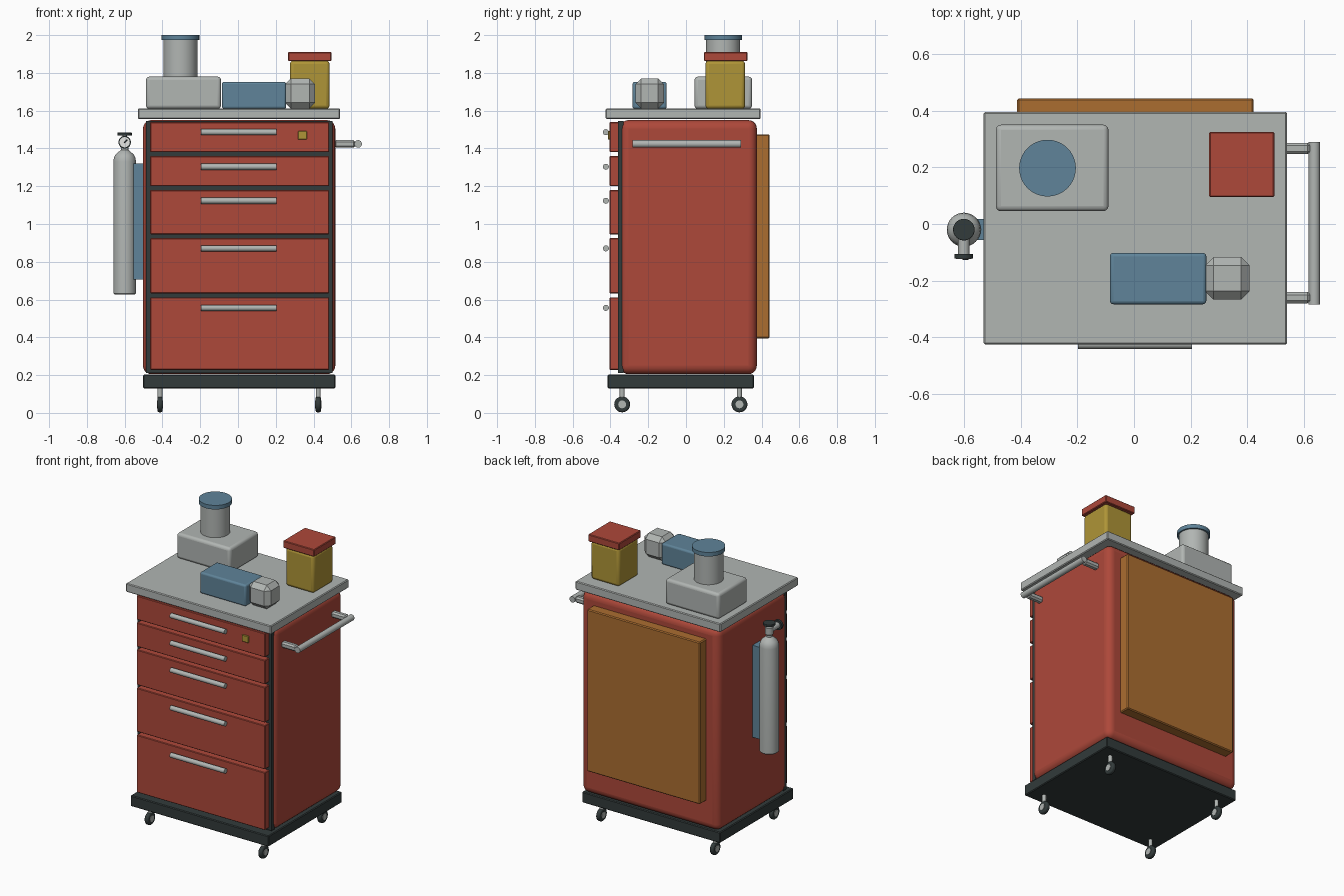
import bpy, math
from mathutils import Vector

if "Cube" in bpy.data.objects:
    bpy.data.objects.remove(bpy.data.objects["Cube"])


def mat(name, r, g, b):
    m = bpy.data.materials.new(name)
    m.diffuse_color = (r, g, b, 1)
    m.use_nodes = True
    m.node_tree.nodes["Principled BSDF"].inputs["Base Color"].default_value = m.diffuse_color
    return m


RED = mat("red_paint", 0.42, 0.065, 0.042)
GREY = mat("light_grey", 0.44, 0.465, 0.45)
DARK = mat("dark_grey", 0.032, 0.043, 0.043)
BLUE = mat("steel_blue", 0.115, 0.23, 0.32)
YELLOW = mat("mustard", 0.43, 0.30, 0.038)
WOOD = mat("brown_orange", 0.41, 0.155, 0.03)
WHITE = mat("white", 0.8, 0.8, 0.78)


def finish(ob, name, material, bevel, segs):
    ob.name = name
    ob.data.materials.append(material)
    if bevel:
        m = ob.modifiers.new("bevel", 'BEVEL')
        m.width, m.segments, m.limit_method = bevel, segs, 'ANGLE'
    if segs > 1:
        bpy.ops.object.shade_smooth_by_angle(angle=math.radians(40))
    return ob


def box(name, x, y, z, material, bevel=0.0, segs=1):
    """Box from (min, max) ranges."""
    bpy.ops.mesh.primitive_cube_add(size=1)
    ob = bpy.context.object
    ob.scale = [r[1] - r[0] for r in (x, y, z)]
    ob.location = [(r[0] + r[1]) / 2 for r in (x, y, z)]
    bpy.ops.object.transform_apply(location=False, rotation=False, scale=True)
    return finish(ob, name, material, bevel, segs)


def rod(name, a, b, radius, material, bevel=0.0, sides=32):
    """Cylinder between two points."""
    a, b = Vector(a), Vector(b)
    bpy.ops.mesh.primitive_cylinder_add(vertices=sides, radius=radius,
                                        depth=(b - a).length, location=(a + b) / 2)
    ob = bpy.context.object
    ob.rotation_euler = (b - a).to_track_quat('Z', 'Y').to_euler()
    return finish(ob, name, material, bevel, 3)


def lathe(name, profile, centre, material, sides=32):
    """Solid of revolution about a vertical axis; the profile is (radius, z)."""
    verts, faces = [], []
    for r, z in profile:
        for i in range(sides):
            t = 2 * math.pi * i / sides
            verts.append((r * math.cos(t), r * math.sin(t), z))
    for k in range(len(profile) - 1):
        for i in range(sides):
            j = (i + 1) % sides
            faces.append((k * sides + i, k * sides + j,
                          (k + 1) * sides + j, (k + 1) * sides + i))
    last = (len(profile) - 1) * sides
    faces.append(tuple(reversed(range(sides))))
    faces.append(tuple(range(last, last + sides)))
    me = bpy.data.meshes.new(name)
    me.from_pydata(verts, [], faces)
    ob = bpy.data.objects.new(name, me)
    ob.location = centre
    bpy.context.collection.objects.link(ob)
    bpy.context.view_layer.objects.active = ob
    bpy.ops.object.select_all(action='DESELECT')
    ob.select_set(True)
    return finish(ob, name, material, 0, 3)


# Cabinet shell, base, worktop and back board
box("cabinet_body", (-0.503, 0.515), (-0.35, 0.375), (0.205, 1.55), RED, 0.045, 5)
box("front_frame", (-0.488, 0.5), (-0.36, -0.33), (0.212, 1.545), DARK)
box("base_plate", (-0.503, 0.515), (-0.415, 0.36), (0.13, 0.202), DARK, 0.005)
box("worktop", (-0.53, 0.54), (-0.425, 0.395), (1.555, 1.612), GREY, 0.005)
box("back_board", (-0.412, 0.422), (0.37, 0.443), (0.395, 1.475), WOOD, 0.006)

# Drawers: (bottom, top, handle height)
for lo, hi, h in ((1.38, 1.54, 1.486), (1.20, 1.36, 1.303), (0.945, 1.18, 1.123),
                  (0.633, 0.925, 0.871), (0.228, 0.612, 0.556)):
    box("drawer_front", (-0.465, 0.482), (-0.405, -0.35), (lo, hi), RED, 0.004)
    rod("drawer_handle", (-0.197, -0.424, h), (0.205, -0.424, h), 0.016, GREY, sides=16)
box("lock", (0.317, 0.365), (-0.414, -0.40), (1.447, 1.492), YELLOW, 0.003)

# Push handle on the right side
rod("push_bar", (0.636, -0.283, 1.424), (0.636, 0.29, 1.424), 0.02, GREY)
for y in (-0.26, 0.266):
    box("push_bar_arm", (0.51, 0.622), (y - 0.02, y + 0.02), (1.404, 1.444), GREY, 0.01)

# Casters
for x in (-0.413, 0.425):
    for y in (-0.338, 0.283):
        rod("caster_wheel", (x - 0.014, y, 0.045), (x + 0.014, y, 0.045), 0.042, DARK, 0.009)
        rod("caster_hub", (x - 0.0165, y, 0.045), (x + 0.0165, y, 0.045), 0.021, GREY, sides=16)
        rod("caster_stem", (x, y, 0.075), (x, y, 0.132), 0.013, GREY, sides=12)

# Gas bottle on its bracket
bx, by = -0.6, -0.02
box("bottle_bracket", (-0.56, -0.495), (-0.057, 0.018), (0.707, 1.32), BLUE)
lathe("gas_bottle", [(0.054, 0.627), (0.06, 0.633), (0.06, 1.33), (0.057, 1.35),
                     (0.048, 1.368), (0.032, 1.382), (0.02, 1.392), (0.02, 1.405),
                     (0.026, 1.41), (0.026, 1.455), (0.012, 1.46), (0.012, 1.475)],
      (bx, by, 0), GREY)
rod("valve_knob", (bx, by, 1.468), (bx, by, 1.484), 0.038, DARK, 0.003)
rod("gauge_stem", (bx, by, 1.433), (bx, -0.106, 1.433), 0.02, GREY, sides=20)
rod("gauge_case", (bx, -0.105, 1.433), (bx, -0.122, 1.433), 0.033, DARK)
rod("gauge_face", (bx, -0.12, 1.433), (bx, -0.124, 1.433), 0.027, WHITE)
rod("gauge_needle", (bx - 0.003, -0.1245, 1.429), (bx + 0.015, -0.1245, 1.447), 0.003, DARK, sides=6)

# Grey appliance with a capped column
box("appliance_base", (-0.487, -0.09), (0.045, 0.35), (1.61, 1.78), GREY, 0.018, 3)
rod("appliance_column", (-0.305, 0.197, 1.77), (-0.305, 0.197, 1.976), 0.09, GREY, sides=40)
rod("appliance_cap", (-0.305, 0.197, 1.973), (-0.305, 0.197, 2.0), 0.1, BLUE, sides=40)

# Yellow canister with a red lid
box("canister", (0.275, 0.485), (0.103, 0.313), (1.61, 1.864), YELLOW, 0.018, 3)
box("canister_lid", (0.265, 0.495), (0.095, 0.325), (1.862, 1.91), RED, 0.004)

# Blue box with a chamfered grey end block
box("blue_case", (-0.085, 0.255), (-0.283, -0.102), (1.61, 1.752), BLUE, 0.012, 3)
box("case_end", (0.25, 0.408), (-0.267, -0.117), (1.612, 1.77), GREY, 0.03)
